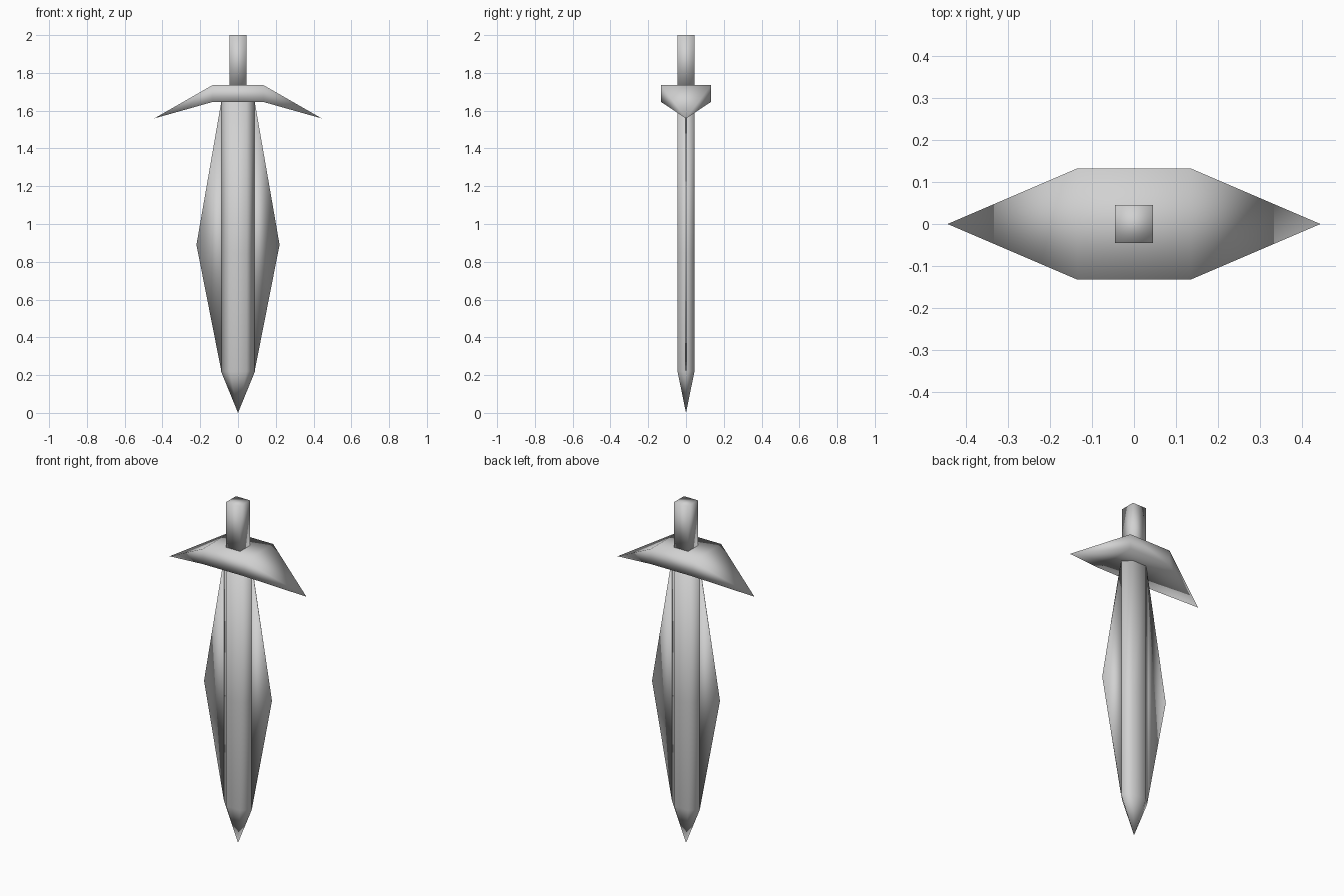
import bpy, bmesh

cube = bpy.data.objects.get("Cube")
if cube:
    bpy.data.objects.remove(cube, do_unlink=True)

GREY = (0.64, 0.64, 0.64, 1)
grey = bpy.data.materials.new("plain grey")
grey.diffuse_color = GREY
grey.use_nodes = True
grey.node_tree.nodes["Principled BSDF"].inputs["Base Color"].default_value = GREY


def loft(name, rings, tips=(None, None)):
    """Skin a stack of rings; each end is a flat cap or runs to a tip point."""
    bm = bmesh.new()
    loops = [[bm.verts.new(p) for p in ring] for ring in rings]
    n = len(loops[0])
    for a, b in zip(loops, loops[1:]):
        for i in range(n):
            j = (i + 1) % n
            bm.faces.new((a[i], a[j], b[j], b[i]))
    for loop, tip in zip((loops[0], loops[-1]), tips):
        if tip is None:
            bm.faces.new(loop)
        else:
            point = bm.verts.new(tip)
            for i in range(n):
                bm.faces.new((loop[i], loop[(i + 1) % n], point))
    bmesh.ops.recalc_face_normals(bm, faces=bm.faces)
    for face in bm.faces:
        face.smooth = True
    mesh = bpy.data.meshes.new(name)
    bm.to_mesh(mesh)
    bm.free()
    mesh.materials.append(grey)
    bpy.context.collection.objects.link(bpy.data.objects.new(name, mesh))


CORE = 0.045  # half width of the square core shared by blade and handle


def blade_ring(z):
    """Six-sided section: square core with a ridge on each side."""
    return [(-CORE, -CORE, z), (CORE, -CORE, z), (0.09, 0, z),
            (CORE, CORE, z), (-CORE, CORE, z), (-0.09, 0, z)]


def rect_z(hx, hy, z):
    return [(-hx, -hy, z), (hx, -hy, z), (hx, hy, z), (-hx, hy, z)]


def rect_x(x, hy, z0, z1):
    return [(x, -hy, z0), (x, hy, z0), (x, hy, z1), (x, -hy, z1)]


# Blade core: six-sided bar with a pointed tip
loft("blade_core", [blade_ring(0.22), blade_ring(0.85), blade_ring(1.65)],
     tips=((0, 0, 0), None))

# Cutting edges: thin triangular fins along the side ridges
for side, s in (("left", 1), ("right", -1)):
    loft(side + "_cutting_edge", [rect_x(s * 0.088, 0.003, 0.22, 1.65)],
         tips=(None, (s * 0.22, 0, 0.89)))

# Guard: straight block with drooping pointed arms
loft("guard",
     [rect_x(-0.135, 0.132, 1.646, 1.735), rect_x(0.135, 0.132, 1.646, 1.735)],
     tips=((-0.443, 0, 1.559), (0.443, 0, 1.559)))

# Handle: square bar
loft("handle", [rect_z(CORE, CORE, 1.73), rect_z(CORE, CORE, 2.0)])
